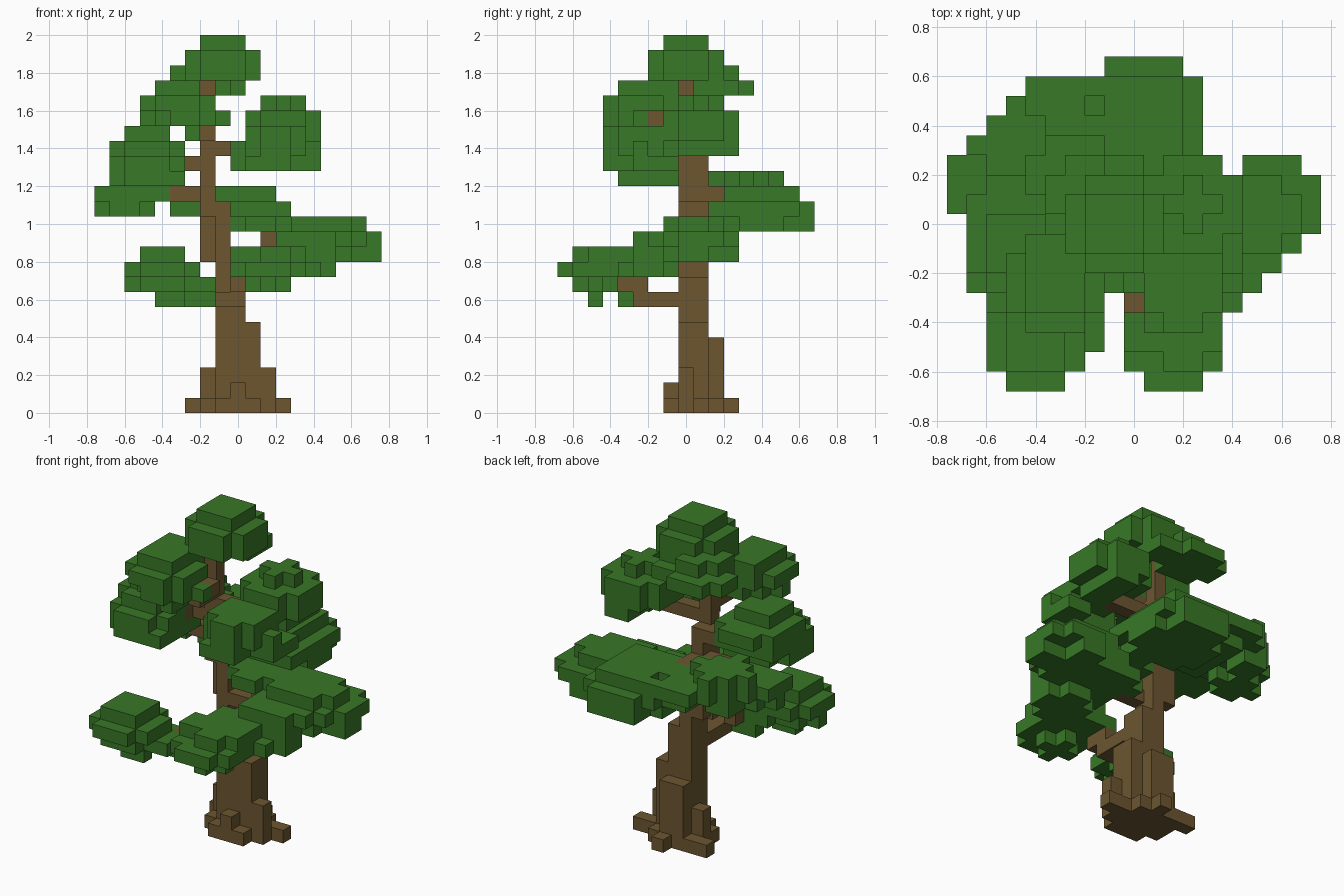
import bpy

UNIT = 0.08  # edge length of one block

if "Cube" in bpy.data.objects:
    bpy.data.objects.remove(bpy.data.objects["Cube"], do_unlink=True)


def make_material(name, color):
    mat = bpy.data.materials.new(name)
    mat.use_nodes = True
    mat.diffuse_color = color
    mat.node_tree.nodes["Principled BSDF"].inputs["Base Color"].default_value = color
    return mat


BARK = make_material("bark_brown", (0.150, 0.092, 0.030, 1))
LEAF = make_material("leaf_green", (0.040, 0.188, 0.020, 1))

parts = {}   # part name -> (material, set of block cells)
taken = set()


def add_cells(name, material, cells):
    fresh = set(cells) - taken
    taken.update(fresh)
    parts.setdefault(name, (material, set()))[1].update(fresh)


def slab(z, x, y, trim=0):
    """One layer of blocks, with its corners stepped off by trim blocks."""
    for i in range(*x):
        for j in range(*y):
            corner = min(i - x[0], x[1] - 1 - i) + min(j - y[0], y[1] - 1 - j)
            if corner >= trim:
                yield (i, j, z)


def post(name, x, y, z):
    for k in range(*z):
        add_cells(name, BARK, slab(k, x, y))


def bough(name, *runs):
    """Branch made of one-layer runs of (height, x range, y range)."""
    for run in runs:
        add_cells(name, BARK, slab(*run))


def clump(name, *layers):
    """Leaf clump from layers of (height, x range, y range, corner trim)."""
    for layer in layers:
        add_cells(name, LEAF, slab(*layer))


# Trunk, leaning to one side as it rises
post("trunk", (-1, 1), (0, 2), (0, 9))
post("trunk", (-1, 0), (0, 2), (9, 14))
post("trunk", (-2, -1), (1, 2), (10, 13))
post("trunk", (-2, -1), (0, 2), (13, 17))
post("trunk", (-2, -1), (0, 1), (17, 22))

# Flared roots of stepped heights
post("roots", (1, 2), (0, 2), (0, 6))
post("roots", (-1, 1), (2, 3), (0, 5))
post("roots", (-2, -1), (1, 2), (0, 3))
post("roots", (2, 3), (0, 1), (0, 3))
post("roots", (0, 1), (-1, 0), (0, 2))
post("roots", (-1, 2), (-1, 0), (0, 1))
post("roots", (-2, 3), (0, 2), (0, 1))
post("roots", (-3, 2), (2, 3), (0, 1))
post("roots", (3, 4), (1, 2), (0, 1))
post("roots", (0, 1), (3, 4), (0, 1))

# Branches
bough("front_branch", (7, (0, 1), (-3, 0)), (8, (0, 1), (-4, -2)))
bough("front_right_branch", (7, (-1, 0), (-3, 0)), (8, (-2, -1), (-4, -2)))
bough("left_branch", (10, (0, 2), (0, 1)), (11, (2, 4), (0, 1)))
bough("back_branch", (14, (-2, -1), (2, 4)))
bough("right_branch", (14, (-4, -2), (1, 2)))
bough("upper_right_branch", (16, (-3, -2), (0, 2)), (16, (-5, -3), (-1, 1)))
bough("upper_left_branch", (17, (-1, 3), (0, 1)))
bough("upper_front_branch", (18, (-2, -1), (-2, 0)), (19, (-2, 0), (-2, -1)))

# Crown
clump("crown_leaves",
      (24, (-2, 1), (-1, 2), 0),
      (23, (-3, 2), (-2, 3), 1),
      (22, (-3, 2), (-2, 3), 1),
      (22, (-4, 0), (0, 4), 1),
      (21, (-5, 0), (1, 5), 1),
      (21, (0, 1), (1, 4), 0))

# Upper clumps around the trunk
clump("upper_front_right_leaves",
      (21, (-5, -2), (-4, 0), 0),
      (20, (-6, -1), (-5, 0), 1),
      (19, (-6, 0), (-5, 0), 2),
      (18, (-3, -2), (-4, -2), 0))
clump("upper_right_leaves",
      (18, (-7, -4), (-2, 1), 0),
      (17, (-8, -3), (-3, 3), 1),
      (16, (-8, -3), (-3, 2), 0),
      (16, (-7, -4), (-4, -3), 0),
      (15, (-7, -3), (-4, 1), 0),
      (15, (-8, -7), (-3, 0), 0))
clump("upper_left_leaves",
      (20, (2, 5), (0, 3), 1),
      (19, (1, 6), (-1, 4), 1),
      (18, (1, 6), (-1, 4), 1),
      (17, (3, 5), (0, 4), 0))
clump("upper_front_left_leaves",
      (18, (1, 5), (-5, 0), 1),
      (17, (0, 6), (-5, 0), 2),
      (16, (0, 1), (-3, -2), 0),
      (16, (1, 4), (-5, -1), 0),
      (16, (4, 6), (-3, 0), 0))

# Middle clumps at the back
clump("back_right_leaves",
      (15, (-8, -3), (2, 7), 2),
      (14, (-9, -8), (1, 4), 0),
      (14, (-8, -4), (1, 5), 0),
      (14, (-7, -1), (2, 7), 1),
      (14, (-5, 3), (7, 8), 0),
      (13, (-9, -5), (1, 4), 1),
      (13, (-7, -5), (4, 6), 0),
      (13, (-4, -2), (2, 7), 0))
clump("back_leaves",
      (14, (-1, 3), (3, 7), 0),
      (13, (-2, 4), (2, 8), 0),
      (13, (-1, 3), (8, 9), 0),
      (12, (-2, 4), (3, 8), 1),
      (12, (-1, 3), (8, 9), 0),
      (12, (0, 4), (-1, 3), 1))

# Low clumps
clump("left_leaves",
      (12, (3, 9), (-1, 3), 1),
      (11, (3, 7), (-3, 3), 0),
      (11, (6, 9), (-1, 4), 0),
      (11, (6, 8), (-2, -1), 0),
      (11, (9, 10), (0, 3), 0),
      (10, (1, 9), (-1, 3), 1),
      (10, (9, 10), (0, 2), 0),
      (10, (3, 7), (-3, 0), 0),
      (10, (6, 8), (3, 4), 0),
      (9, (3, 7), (-4, 0), 1))
clump("front_left_leaves",
      (10, (1, 5), (-7, -1), 1),
      (10, (0, 1), (-6, -4), 0),
      (9, (1, 5), (-7, -2), 0),
      (9, (0, 1), (-7, -4), 0),
      (9, (0, 1), (-3, -2), 0),
      (9, (1, 4), (-8, -7), 0),
      (8, (1, 4), (-7, -4), 1))
clump("front_right_leaves",
      (10, (-6, -3), (-7, -4), 0),
      (9, (-7, -2), (-8, -3), 1),
      (8, (-7, -2), (-7, -4), 1),
      (8, (-4, -2), (-5, -3), 0),
      (8, (-2, -1), (-6, -4), 0),
      (7, (-5, -3), (-6, -5), 0),
      (7, (-3, -1), (-4, -3), 0))

# Outer faces of every block, wound outward
FACES = []
for axis in range(3):
    for side in (0, 1):
        normal = [0, 0, 0]
        normal[axis] = 2 * side - 1
        ring = []
        for u, v in ((0, 0), (1, 0), (1, 1), (0, 1)):
            corner = [0, 0, 0]
            corner[axis] = side
            corner[(axis + 1) % 3] = u
            corner[(axis + 2) % 3] = v
            ring.append(corner)
        FACES.append((normal, ring if side else ring[::-1]))

for name, (material, cells) in parts.items():
    points, polys = {}, []
    for cell in sorted(cells):
        for normal, ring in FACES:
            if tuple(c + n for c, n in zip(cell, normal)) in taken:
                continue
            keys = [tuple(c + o for c, o in zip(cell, off)) for off in ring]
            polys.append([points.setdefault(key, len(points)) for key in keys])
    verts = [((i - 0.5) * UNIT, (j - 0.5) * UNIT, k * UNIT) for i, j, k in points]
    mesh = bpy.data.meshes.new(name)
    mesh.from_pydata(verts, [], polys)
    mesh.materials.append(material)
    mesh.update()
    bpy.context.scene.collection.objects.link(bpy.data.objects.new(name, mesh))
